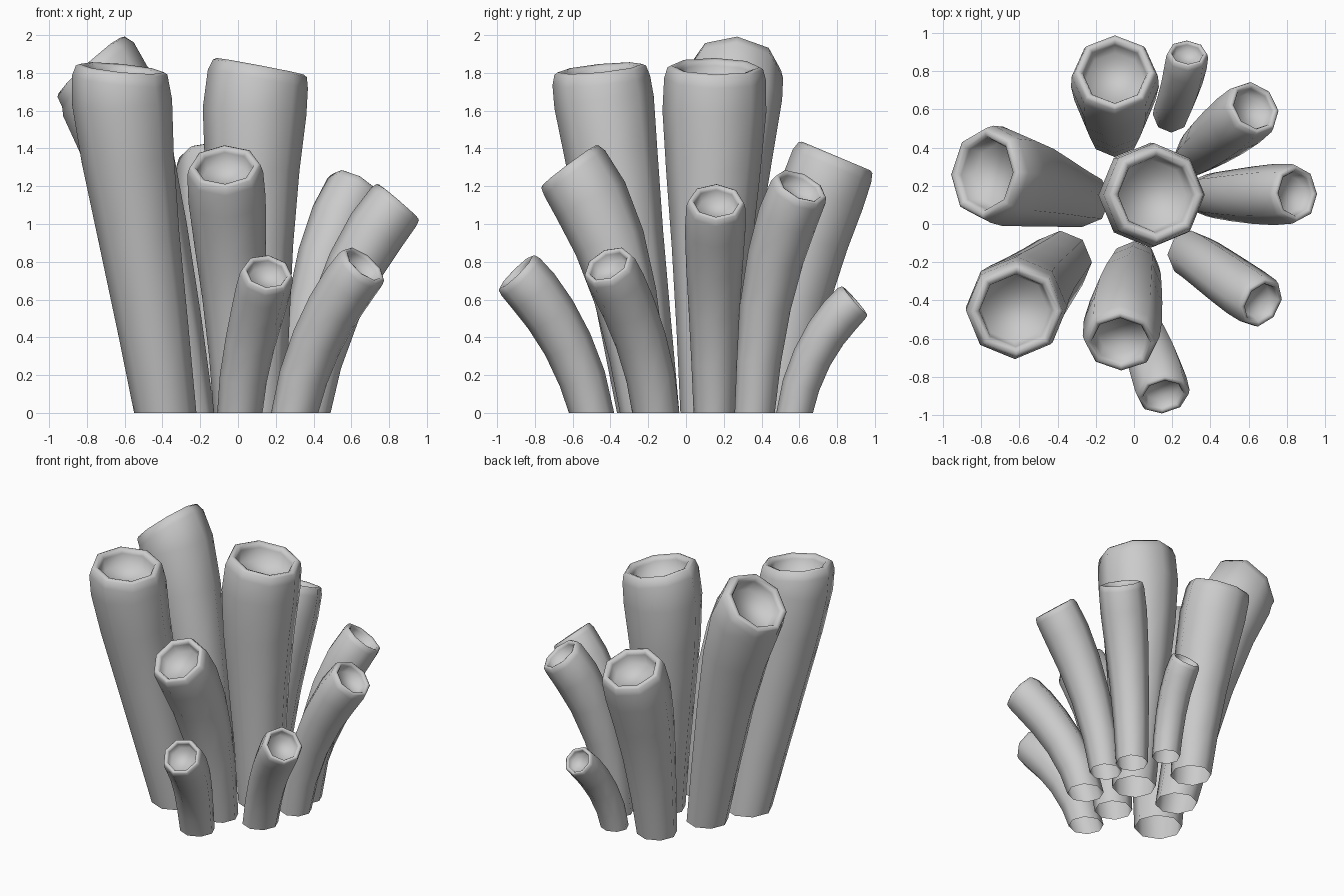
import bpy, bmesh, math
from mathutils import Vector

if "Cube" in bpy.data.objects:
    bpy.data.objects.remove(bpy.data.objects["Cube"])

SIDES = 8
# (position along the centre line, share of the base-to-mouth radius growth)
BODY = [(0, 0), (0.22, 0.22), (0.45, 0.5), (0.66, 0.8), (0.84, 1.0)]
# (depth below the mouth, radius), both as shares of the mouth radius
LIP = [(0.25, 0.98), (0.04, 0.92), (0, 0.85), (0.03, 0.76), (0.12, 0.72), (0.45, 0.66)]


def bezier(p, t):
    s = 1 - t
    pos = p[0]*s**3 + p[1]*3*s*s*t + p[2]*3*s*t*t + p[3]*t**3
    tan = (p[1]-p[0])*3*s*s + (p[2]-p[1])*6*s*t + (p[3]-p[2])*3*t*t
    return pos, tan.normalized()


def tube(name, base, lean, tip, tilt, r0, r1, bend=0.33):
    """Curved tube widening to a rounded, hollow mouth that faces along tilt."""
    start, end = Vector((*base, 0)), Vector(tip)
    normal = Vector((*tilt, 1)).normalized()
    length = (end - start).length
    path = [start, start + Vector((*lean, 1)).normalized()*length*0.33,
            end - normal*length*bend, end]
    bm = bmesh.new()
    rings = []

    def ring(pos, axis, r):
        q = Vector((0, 0, 1)).rotation_difference(axis)
        rings.append([bm.verts.new(pos + q @ Vector((r*math.cos(a), r*math.sin(a), 0)))
                      for a in (2*math.pi*i/SIDES for i in range(SIDES))])

    # outer wall, open underneath
    for t, g in BODY:
        pos, tan = bezier(path, t)
        ring(pos, Vector((0, 0, 1)) if t == 0 else tan, r0 + (r1 - r0)*g)
    # rounded lip and cavity
    for depth, r in LIP:
        ring(end - normal*depth*r1, normal, r1*r)

    for a, b in zip(rings, rings[1:]):
        for i in range(SIDES):
            j = (i + 1) % SIDES
            bm.faces.new((a[i], a[j], b[j], b[i]))
    bm.faces.new(rings[-1])
    for f in bm.faces:
        f.smooth = True
    me = bpy.data.meshes.new(name)
    bm.to_mesh(me)
    bm.free()
    ob = bpy.data.objects.new(name, me)
    bpy.context.collection.objects.link(ob)


# tall tubes
tube("centre_tube", (0.10, 0.12), (0, 0.02), (0.118, 0.155, 1.835), (0.19, 0.02), 0.15, 0.275, 0.25)
tube("back_tube", (-0.10, 0.49), (0, 0.12), (-0.10, 0.795, 1.36), (0, 0.42), 0.14, 0.23)
tube("left_tube", (-0.27, 0.13), (-0.19, 0.04), (-0.785, 0.265, 1.84), (-0.90, 0.10), 0.145, 0.26, 0.16)
tube("front_left_tube", (-0.385, -0.20), (-0.13, -0.14), (-0.615, -0.455, 1.825), (0.10, -0.10), 0.165, 0.265, 0.15)
# medium tubes
tube("front_tube", (0.0, -0.22), (0, -0.12), (-0.07, -0.62, 1.31), (-0.06, -0.75), 0.13, 0.205)
tube("right_tube", (0.38, 0.15), (0.12, 0), (0.85, 0.16, 1.12), (0.86, 0.05), 0.11, 0.16)
tube("back_right_tube", (0.32, 0.36), (0.06, 0.06), (0.63, 0.61, 1.20), (0.60, 0.50), 0.11, 0.16)
# short tubes
tube("short_front_tube", (0.01, -0.50), (0.04, -0.20), (0.155, -0.90, 0.745), (0.20, -1.0), 0.12, 0.145)
tube("short_right_tube", (0.30, -0.16), (0.18, -0.08), (0.67, -0.415, 0.785), (0.85, -0.55), 0.125, 0.147)
tube("short_back_tube", (0.195, 0.575), (0.02, 0.15), (0.28, 0.895, 0.595), (0.10, 1.15), 0.097, 0.112)
